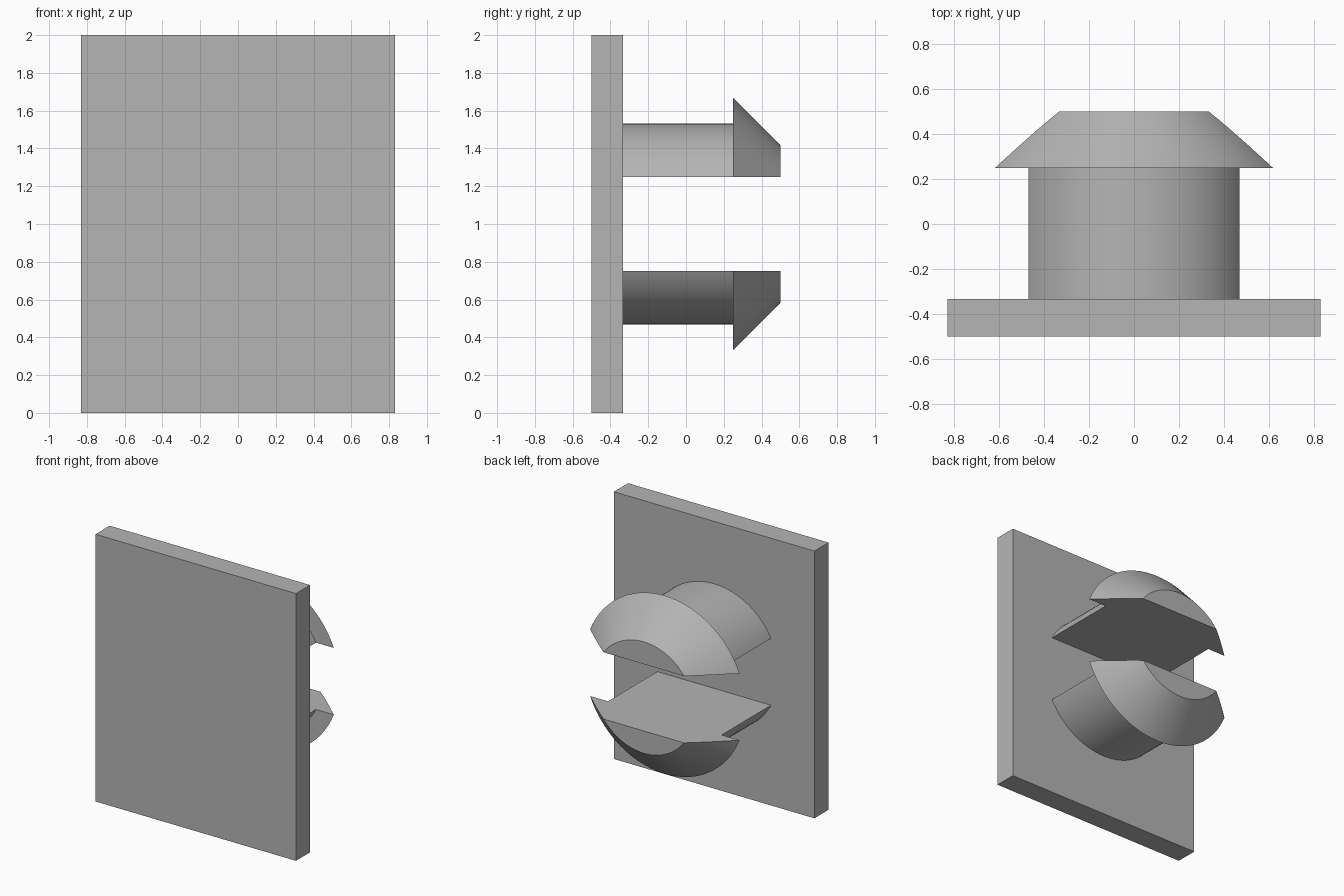
import bpy, bmesh, math
from mathutils import Matrix, Vector

if "Cube" in bpy.data.objects:
    bpy.data.objects.remove(bpy.data.objects["Cube"], do_unlink=True)

grey = bpy.data.materials.new("plain grey")
grey.use_nodes = True
colour = (0.46, 0.46, 0.46, 1)
grey.diffuse_color = colour
grey.node_tree.nodes["Principled BSDF"].inputs["Base Color"].default_value = colour

SEGMENTS = 96
SLOT = 0.25  # half height of the gap between the prongs
# Radius and depth of the round stem and its barbed head
PROFILE = [(0.533, -0.34), (0.533, 0.25), (0.667, 0.25), (0.417, 0.5)]


def add_object(name, bm, location):
    bmesh.ops.recalc_face_normals(bm, faces=bm.faces)
    mesh = bpy.data.meshes.new(name)
    bm.to_mesh(mesh)
    bm.free()
    mesh.materials.append(grey)
    obj = bpy.data.objects.new(name, mesh)
    obj.location = location
    bpy.context.collection.objects.link(obj)
    return obj


def prong(name, side):
    # Turn the profile around the y axis and cap both ends
    bm = bmesh.new()
    rings = []
    for radius, y in PROFILE:
        angles = [math.tau * i / SEGMENTS for i in range(SEGMENTS)]
        rings.append([bm.verts.new((radius * math.cos(a), y, radius * math.sin(a)))
                      for a in angles])
    for a, b in zip(rings, rings[1:]):
        for i in range(SEGMENTS):
            j = (i + 1) % SEGMENTS
            bm.faces.new((a[i], a[j], b[j], b[i]))
    bm.faces.new(rings[0])
    bm.faces.new(rings[-1])
    # Keep only the part beyond the slot and close the flat side
    bmesh.ops.bisect_plane(bm, geom=bm.verts[:] + bm.edges[:] + bm.faces[:],
                           plane_co=Vector((0, 0, side * SLOT)),
                           plane_no=Vector((0, 0, side)), clear_inner=True)
    rim = [e for e in bm.edges if e.is_boundary]
    bmesh.ops.holes_fill(bm, edges=rim, sides=0)
    obj = add_object(name, bm, (0, 0, 1))
    bpy.ops.object.select_all(action="DESELECT")
    obj.select_set(True)
    bpy.context.view_layer.objects.active = obj
    bpy.ops.object.shade_smooth_by_angle(angle=math.radians(30))


# Flat front plate
plate = bmesh.new()
bmesh.ops.create_cube(plate, size=1, matrix=Matrix.Diagonal((1.66, 0.167, 2, 1)))
add_object("front_plate", plate, (0, -0.4165, 1))

# Pair of snap prongs on the back
prong("upper_prong", 1)
prong("lower_prong", -1)
